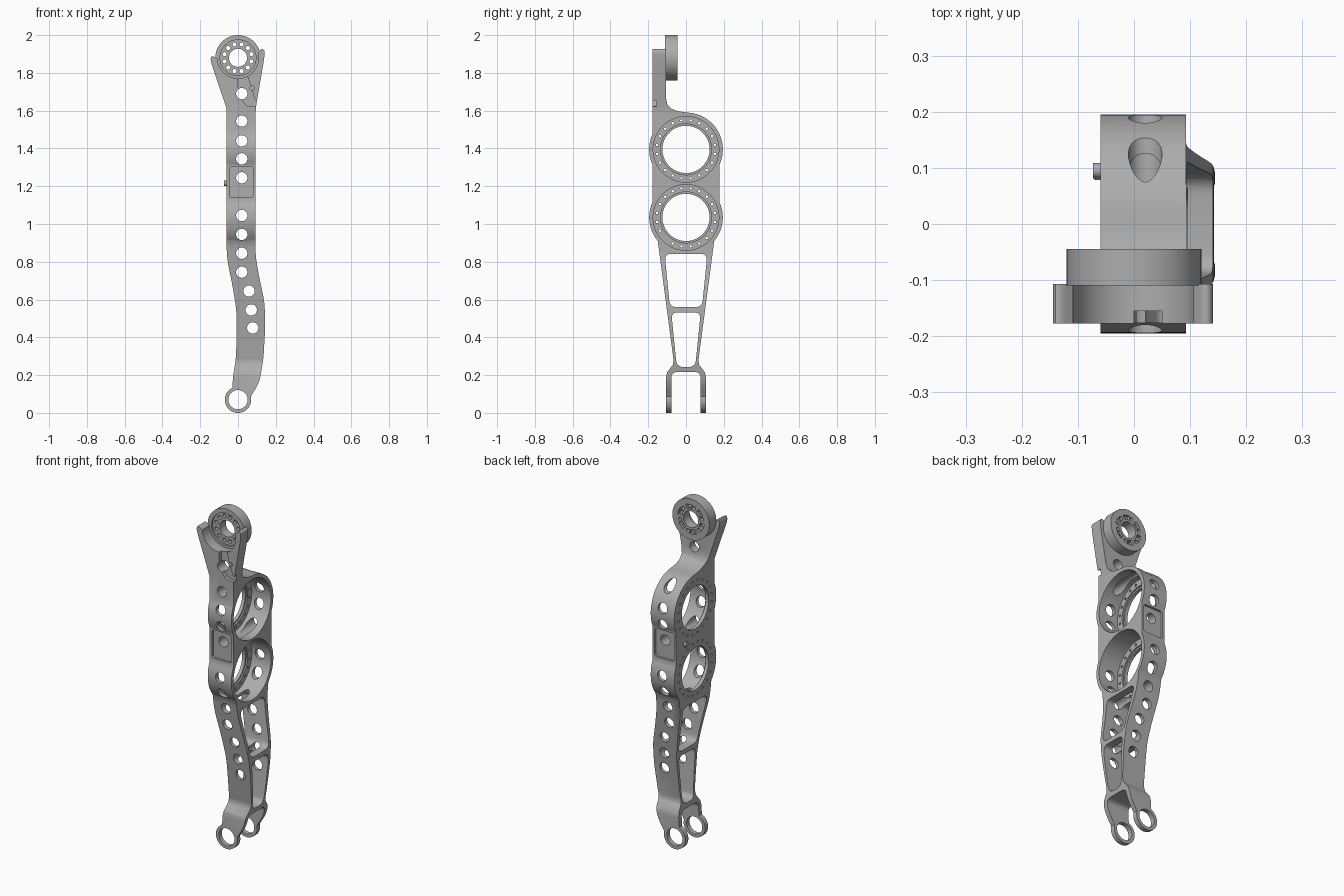
import bpy, bmesh, math
from mathutils import Vector

if "Cube" in bpy.data.objects:
    bpy.data.objects.remove(bpy.data.objects["Cube"])

metal = bpy.data.materials.new("satin grey metal")
metal.use_nodes = True
GREY = (0.42, 0.42, 0.42, 1)
metal.diffuse_color = GREY
metal.node_tree.nodes["Principled BSDF"].inputs["Base Color"].default_value = GREY


def arc(cx, cz, r, a0, a1, n=16):
    """Points along an arc, angles in degrees."""
    angles = [math.radians(a0 + (a1 - a0) * i / n) for i in range(n + 1)]
    return [(cx + r * math.cos(a), cz + r * math.sin(a)) for a in angles]


def circle(cx, cz, r, n=32):
    return arc(cx, cz, r, 0, 360, n)[:-1]


def rounded(pts, r, closed=True, n=5):
    """Round the corners of an outline; an open one keeps its end points."""
    out = []
    for i, p in enumerate(pts):
        if not closed and i in (0, len(pts) - 1):
            out.append(p)
            continue
        p, a, b = Vector(p), Vector(pts[i - 1]), Vector(pts[(i + 1) % len(pts)])
        s = p + (a - p).normalized() * min(r, (a - p).length * 0.45)
        e = p + (b - p).normalized() * min(r, (b - p).length * 0.45)
        for k in range(n + 1):
            t = k / n
            out.append(tuple(s * (1 - t) ** 2 + p * 2 * t * (1 - t) + e * t * t))
    return out


def prisms(name, outlines, axis, lo, hi):
    """Extrude closed outlines along x (points are y, z) or y (points are x, z)."""
    bm = bmesh.new()
    for pts in outlines:
        place = (lambda p: (lo, *p)) if axis == "x" else (lambda p: (p[0], lo, p[1]))
        face = bm.faces.new([bm.verts.new(place(p)) for p in pts])
        new = bmesh.ops.extrude_face_region(bm, geom=[face])["geom"]
        shift = (hi - lo, 0, 0) if axis == "x" else (0, hi - lo, 0)
        bmesh.ops.translate(bm, vec=shift, verts=[g for g in new if isinstance(g, bmesh.types.BMVert)])
    bmesh.ops.recalc_face_normals(bm, faces=bm.faces)
    mesh = bpy.data.meshes.new(name)
    bm.to_mesh(mesh)
    bm.free()
    mesh.materials.append(metal)
    ob = bpy.data.objects.new(name, mesh)
    bpy.context.collection.objects.link(ob)
    return ob


def combine(ob, tool, operation="DIFFERENCE"):
    """Apply a boolean and discard the tool object."""
    bpy.context.view_layer.objects.active = ob
    mod = ob.modifiers.new("cut", "BOOLEAN")
    mod.operation, mod.solver, mod.object = operation, "EXACT", tool
    bpy.ops.object.modifier_apply(modifier=mod.name)
    bpy.data.objects.remove(tool)


def cut(ob, outlines, axis, lo, hi):
    combine(ob, prisms("cutter", outlines, axis, lo, hi))


UPPER, LOWER, HUB = 1.395, 1.035, 1.88

# Leg body: side outline crossed with front outline
side = [(-0.177, 1.95), (-0.107, 1.95), (-0.107, 1.67), (-0.1, 1.635), (-0.08, 1.612), (-0.045, 1.597)]
side += arc(0, UPPER, 0.195, 88, -25, 24) + arc(0, LOWER, 0.195, 25, -40, 14)
side += [(0.066, 0.28), (0.07, 0.255), (0.1, 0.215), (0.105, 0.19), (0.105, -0.05)]
side += [(-0.105, -0.05), (-0.105, 0.19), (-0.1, 0.215), (-0.07, 0.255), (-0.066, 0.28)]
side += arc(0, LOWER, 0.195, 220, 155, 14) + arc(0, UPPER, 0.195, 205, 155, 12)
body = prisms("leg_body", [side], "x", -0.3, 0.3)

horns = [(-0.06, 1.61), (-0.148, 1.87), (-0.138, 1.895), (-0.09, 1.86), (0.09, 1.88),
         (0.122, 1.93), (0.143, 1.92), (0.138, 1.87), (0.093, 1.61)]
left_edge = [(0.093, 0.83), (0.112, 0.72), (0.14, 0.59), (0.145, 0.47), (0.135, 0.29),
             (0.113, 0.16), (0.068, 0.087)]
right_edge = [(-0.03, 0.133), (-0.026, 0.2), (-0.01, 0.29), (-0.006, 0.53),
              (-0.03, 0.68), (-0.06, 0.82), (-0.06, 1.0)]
front = rounded(horns + left_edge, 0.04, closed=False)
front += arc(0, 0.07, 0.07, 0, -230, 28)
front += rounded(right_edge, 0.06, closed=False)
combine(body, prisms("front_outline", [front], "y", -0.31, 0.31), "INTERSECT")

# Two motor cups, open on the left side, with a stepped flange on the right
for z in (UPPER, LOWER):
    cut(body, [circle(0, z, 0.174, 64)], "x", -0.032, 0.2)
    cut(body, [circle(0, z, 0.125, 48)], "x", -0.2, 0.2)
    cut(body, [circle(0, z, 0.135, 48)], "x", -0.04, 0.1)
    bolts = [circle(*p, 0.007, 8) for p in arc(0, z, 0.155, 9, 351, 19)]
    cut(body, bolts, "x", -0.1, -0.01)

# Tapered windows between the rails, and the fork slot
windows = [[(-0.113, 0.842), (0.113, 0.842), (0.085, 0.56), (-0.085, 0.56)],
           [(-0.078, 0.532), (0.078, 0.532), (0.049, 0.243), (-0.049, 0.243)],
           [(-0.078, 0.217), (0.078, 0.217), (0.078, -0.1), (-0.078, -0.1)]]
cut(body, [rounded(w, 0.035) for w in windows], "x", -0.3, 0.3)
cut(body, [circle(0, 0.07, 0.051, 40)], "y", -0.3, 0.3)

# Square recesses on the front and back
pad = rounded([(-0.046, 1.14), (0.08, 1.14), (0.08, 1.305), (-0.046, 1.305)], 0.015)
for lo in (-0.25, 0.164):
    cut(body, [pad], "y", lo, lo + 0.086)

# Row of lightening holes along the leg
spots = [(0.02, z) for z in (1.69, 1.545, 1.44, 1.345, 1.245, 1.045, 0.945, 0.845, 0.745)]
spots += [(0.058, 0.645), (0.07, 0.545), (0.078, 0.45)]
cut(body, [circle(x, z, 0.03, 28) for x, z in spots], "y", -0.3, 0.3)

# Hub seat between the horns, cable channel and a small screw hole
cut(body, [circle(0, HUB, 0.109, 56)], "y", -0.3, 0)
channel = [(0, 1.8), (0, 1.73), (0.02, 1.66), (0.045, 1.625), (0.13, 1.62), (0.13, 1.655),
           (0.09, 1.655), (0.045, 1.8)]
cut(body, [rounded(channel, 0.01)], "y", -0.2, -0.155)
cut(body, [circle(0.075, 1.72, 0.012, 12)], "y", -0.2, -0.13)

# Upper hub with recessed bolt circles
hub = prisms("hub_disc", [circle(0, HUB, 0.12, 64)], "y", -0.11, -0.045)
cut(hub, [circle(0, HUB, 0.095, 48)], "y", -0.2, -0.1)
cut(hub, [circle(0, HUB, 0.048, 40)], "y", -0.2, 0.1)
cut(hub, [circle(*p, 0.011, 12) for p in arc(0, HUB, 0.073, 15, 345, 11)], "y", -0.2, 0.1)
for k in range(6):
    slot = arc(0, HUB, 0.086, k * 60 + 5, k * 60 + 35, 6) + arc(0, HUB, 0.06, k * 60 + 35, k * 60 + 5, 6)
    cut(hub, [slot], "y", -0.06, 0)

# Small locating pin on the flange side
pin = prisms("locating_pin", [circle(0.095, 1.215, 0.014, 12)], "x", -0.073, -0.05)

for ob in (body, hub, pin):
    bpy.ops.object.select_all(action="DESELECT")
    ob.select_set(True)
    bpy.context.view_layer.objects.active = ob
    bpy.ops.object.shade_smooth_by_angle(angle=math.radians(32))
